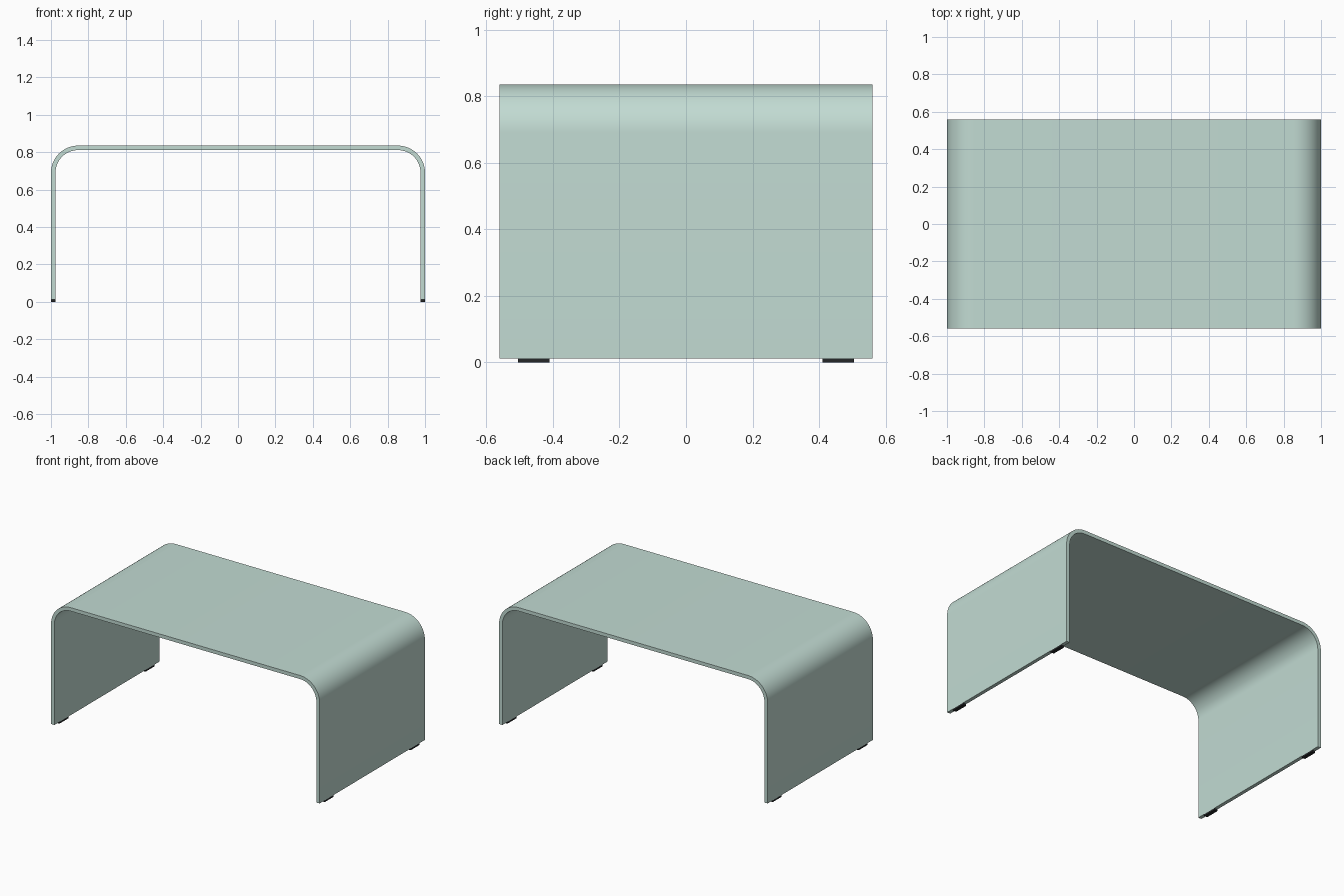
import bpy, bmesh, math

if "Cube" in bpy.data.objects:
    bpy.data.objects.remove(bpy.data.objects["Cube"])

W, D, TOP, BASE, T, R = 1.0, 0.56, 0.835, 0.012, 0.024, 0.145
SEG = 16


def material(name, rgb):
    m = bpy.data.materials.new(name)
    m.diffuse_color = (*rgb, 1)
    m.use_nodes = True
    m.node_tree.nodes["Principled BSDF"].inputs["Base Color"].default_value = m.diffuse_color
    return m


shell_mat = material("pale green glass", (0.54, 0.71, 0.65))
foot_mat = material("black rubber", (0.018, 0.02, 0.022))


def outline(inset):
    """Arch path from left base to right base, offset inwards by inset."""
    pts = [(-W + inset, BASE)]
    for cx, start in ((-W + R, math.pi), (W - R, math.pi / 2)):
        for i in range(SEG + 1):
            a = start - math.pi / 2 * i / SEG
            pts.append((cx + (R - inset) * math.cos(a),
                        TOP - R + (R - inset) * math.sin(a)))
    return pts + [(W - inset, BASE)]


# Bent table shell: quad strip between outer and inner arch, extruded in depth
bm = bmesh.new()
outer, inner = ([bm.verts.new((x, -D, z)) for x, z in outline(o)] for o in (0, T))
for i in range(len(outer) - 1):
    bm.faces.new((outer[i], outer[i + 1], inner[i + 1], inner[i]))
ext = bmesh.ops.extrude_face_region(bm, geom=bm.faces[:])
verts = [g for g in ext["geom"] if isinstance(g, bmesh.types.BMVert)]
bmesh.ops.translate(bm, verts=verts, vec=(0, 2 * D, 0))
bmesh.ops.recalc_face_normals(bm, faces=bm.faces[:])
mesh = bpy.data.meshes.new("table_shell")
bm.to_mesh(mesh)
bm.free()
mesh.materials.append(shell_mat)
shell = bpy.data.objects.new("table_shell", mesh)
bpy.context.collection.objects.link(shell)
bpy.context.view_layer.objects.active = shell
shell.select_set(True)
bpy.ops.object.shade_smooth_by_angle(angle=math.radians(30))

# Four rubber foot pads under the side panels
for sx, side in ((-1, "left"), (1, "right")):
    for sy, end in ((-1, "front"), (1, "back")):
        bpy.ops.mesh.primitive_cube_add(
            size=1, location=(sx * (W - T / 2), sy * 0.458, BASE / 2))
        foot = bpy.context.object
        foot.name = f"foot_pad_{end}_{side}"
        foot.scale = (T, 0.095, BASE)
        bpy.ops.object.transform_apply(location=False, rotation=False, scale=True)
        foot.data.materials.append(foot_mat)
